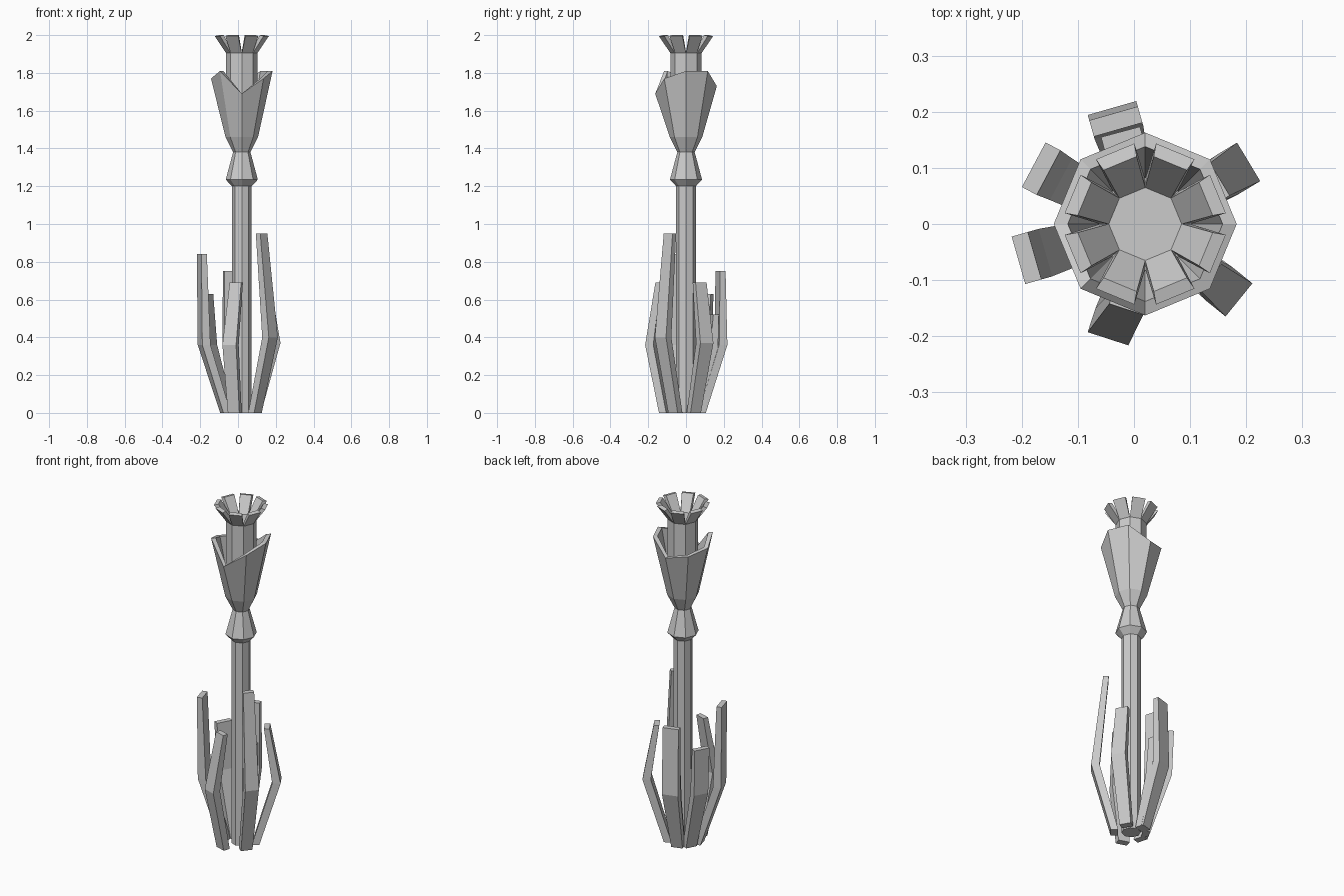
import bpy, bmesh
from math import cos, sin, radians
from mathutils import Vector

if "Cube" in bpy.data.objects:
    bpy.data.objects.remove(bpy.data.objects["Cube"])

CX = 0.02  # plant axis
SIDES = 8


def finish(name, bm):
    bmesh.ops.recalc_face_normals(bm, faces=bm.faces)
    me = bpy.data.meshes.new(name)
    bm.to_mesh(me)
    bm.free()
    ob = bpy.data.objects.new(name, me)
    bpy.context.collection.objects.link(ob)
    return ob


def lathe(name, rings):
    """Eight-sided solid from (radius, height) rings; height may be a list."""
    bm = bmesh.new()
    loops = []
    for r, z in rings:
        zs = z if isinstance(z, list) else [z] * SIDES
        loops.append([bm.verts.new((CX + r * cos(radians(45 * i)),
                                    r * sin(radians(45 * i)), zs[i]))
                      for i in range(SIDES)])
    for a, b in zip(loops, loops[1:]):
        for i in range(SIDES):
            j = (i + 1) % SIDES
            bm.faces.new((a[i], a[j], b[j], b[i]))
    bm.faces.new(loops[0])
    bm.faces.new(loops[-1])
    return finish(name, bm)


def strip(name, angle, sections):
    """Radial slab: sections of (inner radius, outer radius, inner half width,
    outer half width, inner z, outer z, sideways shift)."""
    d = Vector((cos(radians(angle)), sin(radians(angle)), 0))
    t = Vector((-d.y, d.x, 0))
    bm = bmesh.new()
    loops = []
    for ri, ro, wi, wo, zi, zo, s in sections:
        pts = ((ri, -wi, zi), (ro, -wo, zo), (ro, wo, zo), (ri, wi, zi))
        loops.append([bm.verts.new(Vector((CX, 0, z)) + d * r + t * (w + s))
                      for r, w, z in pts])
    for a, b in zip(loops, loops[1:]):
        for i in range(4):
            j = (i + 1) % 4
            bm.faces.new((a[i], a[j], b[j], b[i]))
    bm.faces.new(loops[0])
    bm.faces.new(loops[-1])
    return finish(name, bm)


# Stem
lathe("stem", [(0.052, 0.0), (0.052, 1.21)])

# Bulb and open cup with an uneven rim
rim = [1.81, 1.81, 1.73, 1.75, 1.77, 1.81, 1.69, 1.77]
lathe("flower_cup", [(0.052, 1.2), (0.085, 1.235), (0.046, 1.38), (0.086, 1.46),
                     (0.163, rim), (0.138, rim), (0.075, 1.48)])

# Inner tube of the flower
lathe("flower_tube", [(0.083, 1.46), (0.083, 1.91)])

# Flared petals around the tube
for k in range(SIDES):
    strip(f"petal_{k + 1}", 22.5 + 45 * k,
          [(0.06, 0.077, 0.025, 0.031, 1.91, 1.905, 0),
           (0.117, 0.14, 0.032, 0.037, 2.0, 1.995, 0)])

# Leaves: angle, elbow radius, elbow z, tip radius, tip z, base radius,
# half width at elbow, half width at tip, sideways shift at tip
leaves = [
    (31, 0.215, 0.37, 0.155, 0.69, 0.10, 0.040, 0.034, 0.0),
    (-39, 0.215, 0.40, 0.150, 0.95, 0.11, 0.038, 0.030, 0.0),
    (252, 0.215, 0.36, 0.155, 0.69, 0.14, 0.038, 0.032, 0.015),
    (196, 0.230, 0.36, 0.235, 0.84, 0.11, 0.044, 0.044, 0.0),
    (152, 0.215, 0.36, 0.225, 0.63, 0.10, 0.042, 0.045, 0.0),
    (106, 0.215, 0.36, 0.205, 0.75, 0.10, 0.045, 0.045, 0.0),
    (105, 0.165, 0.30, 0.170, 0.52, 0.09, 0.036, 0.036, 0.0),
]
for k, (ang, rm, zm, rt, zt, rb, wm, wt, s) in enumerate(leaves):
    strip(f"leaf_{k + 1}", ang,
          [(rb - 0.04, rb, 0.032, 0.032, 0, 0, 0),
           (rm - 0.045, rm, wm, wm, zm, zm, 0),
           (rt - 0.03, rt, wt, wt, zt, zt, s)])
